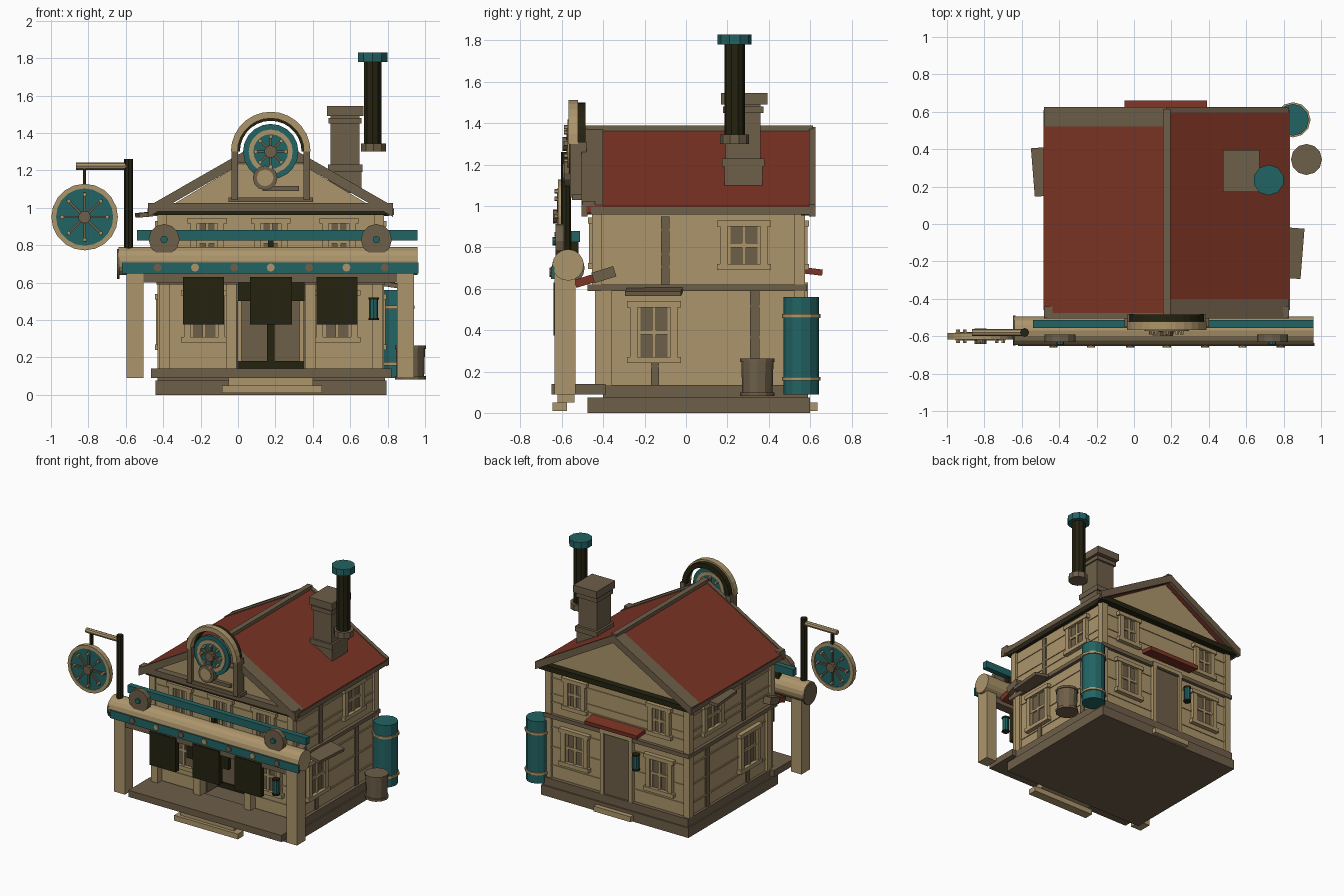
import bpy, bmesh, math
from mathutils import Matrix, Vector

if "Cube" in bpy.data.objects:
    bpy.data.objects.remove(bpy.data.objects["Cube"])

def mat(name, r, g, b):
    m = bpy.data.materials.new(name)
    m.diffuse_color = (r, g, b, 1)
    m.use_nodes = True
    m.node_tree.nodes["Principled BSDF"].inputs["Base Color"].default_value = m.diffuse_color
    return m

TAN = mat("tan wood", .413, .301, .147)
BROWN = mat("grey brown wood", .155, .112, .066)
DARK = mat("dark iron", .018, .016, .005)
TEAL = mat("teal paint", .016, .125, .125)
RED = mat("red roof", .2, .034, .018)
CX = .175  # house centre line

def finish(name, bm, m):
    bmesh.ops.recalc_face_normals(bm, faces=bm.faces)
    me = bpy.data.meshes.new(name)
    bm.to_mesh(me)
    bm.free()
    me.materials.append(m)
    ob = bpy.data.objects.new(name, me)
    bpy.context.collection.objects.link(ob)
    return ob

def boxes(name, m, items, M=Matrix()):
    bm = bmesh.new()
    for x0, x1, y0, y1, z0, z1 in items:
        T = Matrix.Translation(((x0 + x1) / 2, (y0 + y1) / 2, (z0 + z1) / 2))
        bmesh.ops.create_cube(bm, size=1, matrix=M @ T @ Matrix.Diagonal((x1 - x0, y1 - y0, z1 - z0, 1)))
    return finish(name, bm, m)

def cyls(name, m, centres, r, depth, axis='Z', n=12, r2=None):
    bm = bmesh.new()
    R = {'Z': Matrix(), 'Y': Matrix.Rotation(math.pi / 2, 4, 'X'), 'X': Matrix.Rotation(math.pi / 2, 4, 'Y')}[axis]
    for c in centres:
        bmesh.ops.create_cone(bm, cap_ends=True, segments=n, radius1=r, radius2=r if r2 is None else r2,
                              depth=depth, matrix=Matrix.Translation(c) @ R)
    return finish(name, bm, m)

def prism(name, m, pts, y0, y1):
    bm = bmesh.new()
    f = bm.faces.new([bm.verts.new((x, y0, z)) for x, z in pts])
    g = bmesh.ops.extrude_face_region(bm, geom=[f])
    bmesh.ops.translate(bm, vec=(0, y1 - y0, 0), verts=[v for v in g['geom'] if isinstance(v, bmesh.types.BMVert)])
    return finish(name, bm, m)

def ring(name, m, c, ro, ri, depth, n=20, arc=2 * math.pi):
    # flat ring or arch facing front
    bm = bmesh.new()
    full = arc > 6
    rows = []
    for i in range(n if full else n + 1):
        a = arc * i / n
        rows.append([bm.verts.new((c[0] + r * math.cos(a), c[1] + d, c[2] + r * math.sin(a)))
                     for r, d in ((ro, -depth / 2), (ro, depth / 2), (ri, depth / 2), (ri, -depth / 2))])
    for i in range(n):
        a, b = rows[i], rows[(i + 1) % len(rows)]
        for k in range(4):
            bm.faces.new((a[k], a[(k + 1) % 4], b[(k + 1) % 4], b[k]))
    if not full:
        bm.faces.new(rows[0])
        bm.faces.new(rows[-1])
    return finish(name, bm, m)

def wheel(name, c, r, rim, depth):
    # disc with rim, eight spokes, studs and a hub
    cyls(name + "_disc", TEAL, [c], r, depth * .6, 'Y', 20)
    ring(name + "_rim", TAN, c, rim, rim - .025, depth)
    bm = bmesh.new()
    for i in range(4):
        M = Matrix.Translation(c) @ Matrix.Rotation(i * math.pi / 4, 4, 'Y')
        bmesh.ops.create_cube(bm, size=1, matrix=M @ Matrix.Diagonal((rim * 1.5, depth + .012, .012, 1)))
    finish(name + "_spokes", bm, BROWN)
    pts = [Vector(c) + Vector((math.cos(k * math.pi / 4), 0, math.sin(k * math.pi / 4))) * rim * .68 for k in range(8)]
    cyls(name + "_studs", TAN, pts, .011, depth + .035, 'Y', 6)
    cyls(name + "_hub", BROWN, [c], .034, depth + .05, 'Y', 10)

def window(name, x, y, z, turn, w=.17, h=.24):
    # turn: 0 front, 90 right, 180 back, 270 left
    M = Matrix.Translation((x, y, z)) @ Matrix.Rotation(math.radians(turn), 4, 'Z')
    a, b = w / 2, h / 2
    boxes(name + "_pane", BROWN, [(-a, a, -.008, .01, -b, b)], M)
    boxes(name + "_frame", TAN, [
        (-a - .025, -a + .01, -.028, .01, -b, b), (a - .01, a + .025, -.028, .01, -b, b),
        (-a - .04, a + .04, -.034, .01, b - .01, b + .02), (-a - .04, a + .04, -.034, .01, -b - .02, -b + .01),
        (-.01, .01, -.018, .01, -b, b), (-a, a, -.018, .01, -.01, .01),
        (-a, -a + .025, -.014, .01, -b, b), (a - .025, a, -.014, .01, -b, b)], M)

def sym(d):
    return (CX - d, CX + d)

# foundation, porch floor and steps
boxes("foundation", BROWN, [(-.44, .795, -.475, .6, 0, .075)])
boxes("porch_floor", BROWN, [(-.465, .82, -.65, -.39, .09, .14), (-.43, .785, -.4, .59, .07, .135)])
boxes("front_steps", TAN, [(-.085, .45, -.645, -.575, .01, .05), (-.05, .4, -.62, -.54, .05, .09)])
boxes("back_step", TAN, [(.02, .33, .57, .635, .01, .05)])

# walls with an entrance recess
boxes("ground_walls", TAN, [(-.41, -.01, -.38, .56, .13, .6), (.36, .76, -.38, .56, .13, .6), (-.05, .4, -.22, .56, .13, .6)])
boxes("upper_walls", TAN, [(-.41, .76, -.44, .56, .6, .99)])
boxes("floor_trim", BROWN, [(-.435, .785, -.475, .585, .59, .62)])
boxes("corner_posts", TAN, [(x - .025, x + .025, y - .025, y + .025, z0, z1) for x in sym(.58)
      for y, z0, z1 in ((.55, .13, .97), (-.43, .62, .97), (-.385, .13, .6))])
boxes("wall_boards", TAN, [(-.416, .766, y0, .566, z, z + .012) for z, y0 in
      ((.22, -.1), (.36, -.1), (.51, -.1), (.7, -.446), (.76, -.446), (.88, -.446))]
      + [(x - .2, x + .2, -.387, -.3, z, z + .012) for x in (-.21, .56) for z in (.22, .36, .5)]
      + [(x, x + .012, -.38, 0, z, z + .012) for x in (-.416, .754) for z in (.22, .51)])
boxes("wall_patches", BROWN, [(-.418, .768, -.12, -.08, .62, .95), (-.418, .768, .31, .355, .135, .59),
      (-.418, .768, -.17, -.13, .135, .25)])
boxes("porch_posts", TAN, [(x - .028, x + .028, -.44, -.385, .14, .6) for d in (.212, .57) for x in sym(d)])

# entrance doors
boxes("entrance_lining", BROWN, [(-.01, .36, -.235, -.215, .14, .59), (-.011, .0, -.37, -.22, .14, .59), (.35, .361, -.37, -.22, .14, .59)])
boxes("entrance_ironwork", DARK, [(-.005, .355, -.245, -.22, .14, .18), (.155, .195, -.245, -.22, .18, .5)])
boxes("entrance_frame", TAN, [(.0, .35, -.25, -.22, .5, .53), (.0, .02, -.25, -.22, .18, .5), (.33, .35, -.25, -.22, .18, .5)])

# windows
for i, x in enumerate((-.18, .53)):
    window(f"front_low_window_{i}", x, -.38, .42, 0)
    window(f"back_low_window_{i}", x, .56, .4, 180)
    window(f"back_high_window_{i}", x, .56, .81, 180, .13, .2)
for i, x in enumerate((-.165, CX, .54)):
    window(f"front_high_window_{i}", x, -.44, .82, 0, .13, .21)
for side, x, t in (("right", .76, 90), ("left", -.41, 270)):
    window(side + "_low_window", x, -.155, .39, t, .18, .26)
    window(side + "_high_window", x, .28, .81, t, .18, .2)
def canopy(name, x, y, z, w, tilt, yaw):
    M = Matrix.Translation((x, y, z)) @ Matrix.Rotation(yaw, 4, 'Z') @ Matrix.Rotation(tilt, 4, 'Y')
    boxes(name, BROWN, [(-.06, .06, -w, w, -.012, .012)], M)
canopy("right_window_canopy", .84, -.155, .585, .135, .15, -.08)
canopy("left_window_canopy", -.48, .28, .965, .13, -.1, .08)

# back door
boxes("back_door", BROWN, [(.07, .28, .55, .575, .13, .6)])
boxes("back_door_frame", TAN, [(.04, .07, .55, .59, .13, .62), (.28, .31, .55, .59, .13, .62), (.04, .31, .55, .59, .6, .63)])
boxes("back_door_canopy", RED, [(-.05, .39, -.06, .06, -.015, .015)],
      Matrix.Translation((0, .6, .685)) @ Matrix.Rotation(-.12, 4, 'X'))

# lanterns
for n, x, y in (("front_lantern", .725, -.58), ("back_lantern", .0, .6)):
    cyls(n, TEAL, [(x, y, .46)], .024, .1, 'Z', 8)
    cyls(n + "_caps", DARK, [(x, y, .405), (x, y, .515)], .028, .012, 'Z', 8)

# gabled roof
prism("front_gable", TAN, [(-.41, .98), (.76, .98), (CX, 1.33)], -.45, -.42)
prism("back_gable", TAN, [(-.41, .98), (.76, .98), (CX, 1.33)], .53, .56)
E, ZE, ZR = .655, 1.0, 1.375
for s, n in ((-1, "left"), (1, "right")):
    def slope(o, u):
        return [(CX + s * E, ZE + o), (CX, ZR + o), (CX, ZR - u), (CX + s * E, ZE - u)]
    prism(n + "_roof", RED, slope(0, .035), -.48, .6)
    prism(n + "_front_rafter", BROWN, slope(.008, .05), -.505, -.475)
    prism(n + "_back_rafter", BROWN, slope(.008, .05), .595, .625)
    y0, y1 = (.52, .6) if s < 0 else (-.48, -.4)
    prism(n + "_roof_edge_band", BROWN, slope(.006, .03), y0, y1)
    x = CX + s * (E - .015)
    boxes(n + "_eave_beam", BROWN, [(x - .018, x + .018, -.46, .61, .96, .995)])
    boxes(n + "_soffit", DARK, [(min(x, x - s * .1), max(x, x - s * .1), -.44, .57, .965, .98)])
boxes("ridge_cap", BROWN, [(CX - .02, CX + .02, -.5, .615, 1.355, 1.39)])
boxes("front_gable_beam", BROWN, [(-.48, .83, -.5, -.44, .98, 1.025)])
boxes("gable_iron_beams", DARK, [(-.46, .81, .555, .61, .955, .995), (-.44, .79, -.48, -.44, .96, .98)])

# chimney and stove pipe
boxes("chimney_shaft", BROWN, [(.495, .65, .19, .36, 1.08, 1.5)])
boxes("chimney_bands", BROWN, [(.475, .67, .17, .395, 1.49, 1.545), (.485, .66, .18, .375, 1.45, 1.48),
      (.48, .665, .175, .38, 1.19, 1.23), (.485, .66, .185, .37, 1.1, 1.19)])
cyls("stove_pipe", DARK, [(.72, .235, 1.55)], .05, .48, 'Z', 10)
cyls("pipe_cap", TEAL, [(.72, .235, 1.805)], .082, .05, 'Z', 10)
cyls("pipe_collar", BROWN, [(.725, .235, 1.322)], .07, .045, 'Z', 10)

# porch canopy: beam, boards, posts and banners
cyls("canopy_beam", TAN, [(.16, -.57, .715)], .076, 1.6, 'X', 16)
cyls("canopy_beam_cap", BROWN, [(-.64, -.57, .7)], .08, .012, 'X', 16)
boxes("canopy_posts", TAN, [(x - .045, x + .045, -.635, -.535, .09, .72) for x in (-.55, .895)])
boxes("canopy_fascia", TEAL, [(-.62, .965, -.652, -.635, .648, .708)])
boxes("canopy_lintel", BROWN, [(-.55, .87, -.63, -.56, .6, .65)])
cyls("fascia_brown_studs", BROWN, [(x, -.652, .68) for x in (-.43, -.02, .38, .785)], .022, .016, 'Y', 8)
cyls("fascia_tan_studs", TAN, [(x, -.652, .68) for x in (-.23, CX, .58)], .022, .016, 'Y', 8)
P = Matrix.Translation((0, -.44, .655)) @ Matrix.Rotation(.3, 4, 'X')
boxes("porch_roof", RED, [(-.46, .81, -.1, .03, -.022, .018)], P)
boxes("porch_roof_top_edge", BROWN, [(-.47, .82, -.01, .1, -.026, .026)], P)
boxes("banners", DARK, [(a, b, -.64, -.6, .375, .63) for a, b in ((-.295, -.075), (.065, .29), (.42, .64))]
      + [(0, .355, -.62, -.59, .5, .62)])
boxes("upper_rail", TEAL, [(-.54, .96, -.555, -.513, .825, .88)])
boxes("rail_brackets", DARK, [(x - .015, x + .015, -.555, -.52, .77, .83) for x in (-.4, CX, .74)])
cyls("rail_medallions", BROWN, [(x, -.61, .83) for x in (-.395, .74)], .083, .04, 'Y', 12)
cyls("medallion_bosses", TEAL, [(x, -.635, .83) for x in (-.395, .74)], .02, .02, 'Y', 8)

# hanging wheel sign
cyls("sign_post", DARK, [(-.585, -.58, 1.02)], .024, .48, 'Z', 8)
cyls("sign_arm", TAN, [(-.72, -.58, 1.222)], .019, .29, 'X', 8)
boxes("sign_hook", DARK, [(-.828, -.812, -.595, -.575, 1.12, 1.21)])
wheel("sign_wheel", (-.82, -.6, .95), .165, .178, .035)

# gable emblem with arch
ring("emblem_arch", TAN, (CX, -.545, 1.3), .213, .178, .045, 14, math.pi)
ring("emblem_arch_back", DARK, (CX, -.505, 1.3), .2, .165, .04, 14, math.pi)
boxes("emblem_legs", BROWN, [(x - .018, x + .018, -.56, -.48, 1.04, 1.31) for x in sym(.193)])
prism("emblem_panel", TAN, [(-.03, 1.05), (.385, 1.05), (.35, 1.24), (0, 1.24)], -.535, -.48)
boxes("emblem_panel_trim", BROWN, [(-.05, .4, -.55, -.47, 1.03, 1.055), (0, .35, -.542, -.48, 1.23, 1.245)])
wheel("emblem_wheel", (CX, -.555, 1.3), .148, .118, .035)
cyls("emblem_small_disc", BROWN, [(.145, -.56, 1.16)], .066, .06, 'Y', 12)
cyls("emblem_small_boss", TAN, [(.145, -.585, 1.16)], .045, .02, 'Y', 12)
boxes("emblem_bar", BROWN, [(.13, .325, -.56, -.53, 1.09, 1.115)])

# water tank and barrel
cyls("water_tank", TEAL, [(.85, .557, .325)], .085, .47, 'Z', 12)
cyls("tank_hoops", TAN, [(.85, .557, .165), (.85, .557, .468)], .094, .018, 'Z', 12)
cyls("barrel", BROWN, [(.922, .345, .17)], .073, .17, 'Z', 12, .078)
cyls("barrel_hoops", BROWN, [(.922, .345, .09), (.922, .345, .255)], .083, .018, 'Z', 12)
